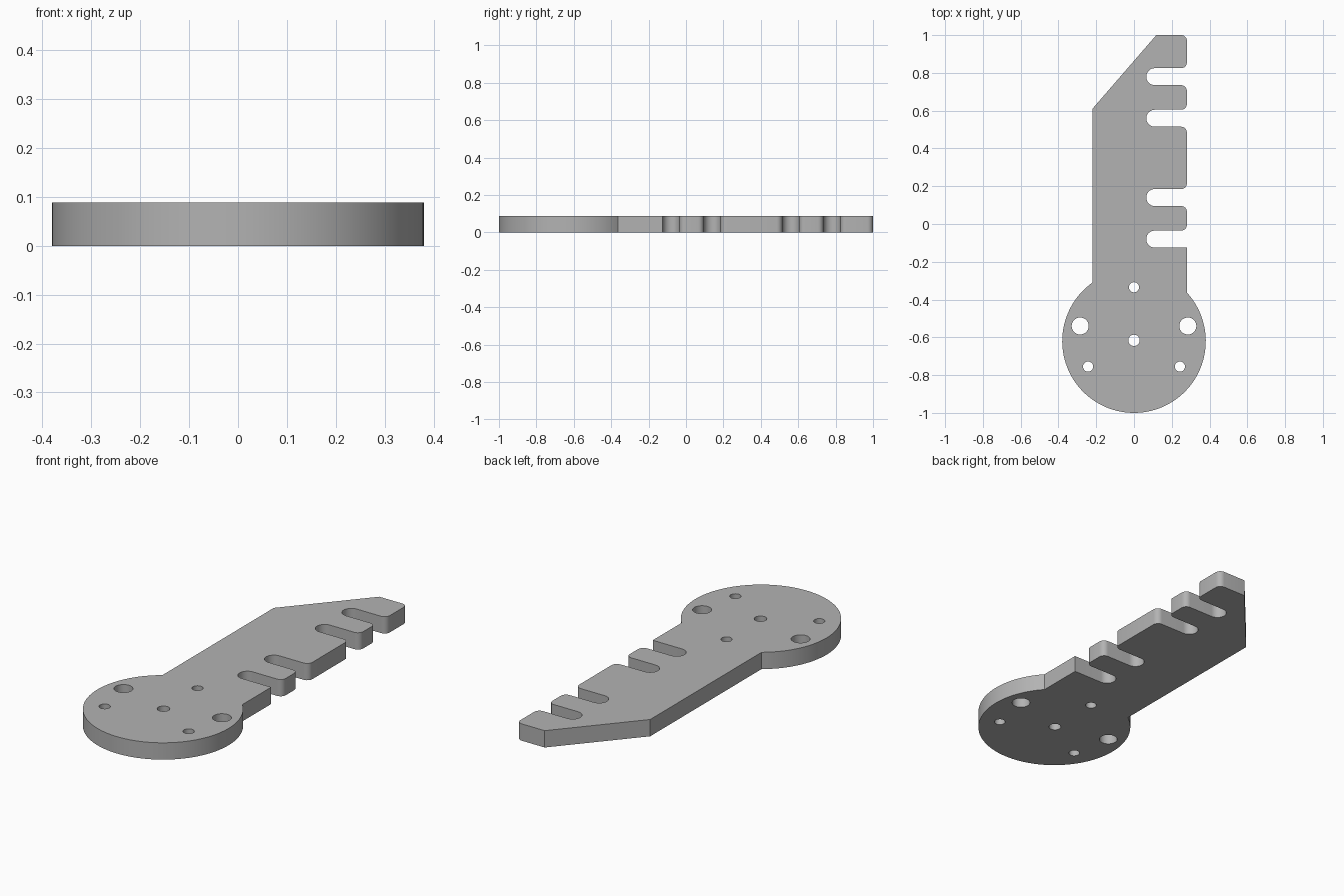
import bpy, bmesh
from math import sin, cos, pi, asin, acos

THICK = 0.088
HEAD_Y, HEAD_R = -0.62, 0.38
LEFT, RIGHT = -0.22, 0.28
SLOT_YS = (-0.08, 0.14, 0.56, 0.78)
SLOT_HALF, SLOT_X, ROUND = 0.045, 0.11, 0.03

cube = bpy.data.objects.get("Cube")
if cube:
    bpy.data.objects.remove(cube, do_unlink=True)


def arc(cx, cy, r, start, end, steps):
    """Points along a circular arc, both ends included."""
    return [(cx + r * cos(start + (end - start) * i / steps),
             cy + r * sin(start + (end - start) * i / steps)) for i in range(steps + 1)]


def circle(cx, cy, r, steps=32):
    return arc(cx, cy, r, 0, 2 * pi, steps)[:-1]


# Outline: round head, then up the notched edge and back down the plain edge
outline = arc(0, HEAD_Y, HEAD_R, -pi - acos(LEFT / HEAD_R) + pi - pi + pi,
              acos(RIGHT / HEAD_R), 80)
for i, y in enumerate(SLOT_YS):
    low, high = y - SLOT_HALF, y + SLOT_HALF
    if i == 0:
        outline.append((RIGHT, low))
    else:
        outline += arc(RIGHT - ROUND, low - ROUND, ROUND, 0, pi / 2, 6)
    outline += arc(SLOT_X, y, SLOT_HALF, -pi / 2, -3 * pi / 2, 16)
    outline += arc(RIGHT - ROUND, high + ROUND, ROUND, -pi / 2, 0, 6)
outline += arc(RIGHT - ROUND, 1 - ROUND, ROUND, 0, pi / 2, 6)
outline += [(0.118, 1.0), (LEFT, 0.61)]

# Start of the head arc is the left neck corner, going round the bottom
neck = 2 * pi - acos(LEFT / HEAD_R)
outline[:81] = arc(0, HEAD_Y, HEAD_R, acos(LEFT / HEAD_R),
                   2 * pi + acos(RIGHT / HEAD_R), 80)

# Drilled holes in the head
holes = [circle(0, -0.335, 0.027), circle(0, -0.616, 0.03)]
for side in (-1, 1):
    holes.append(circle(side * 0.285, -0.54, 0.045))
    holes.append(circle(side * 0.243, -0.755, 0.027))

# Fill the profile around the holes and extrude it to a plate
bm = bmesh.new()
edges = []
for loop in [outline] + holes:
    verts = [bm.verts.new((x, y, 0)) for x, y in loop]
    edges += [bm.edges.new((verts[i - 1], verts[i])) for i in range(len(verts))]
bmesh.ops.triangle_fill(bm, edges=edges, use_beauty=True, use_dissolve=False)
result = bmesh.ops.extrude_face_region(bm, geom=bm.faces[:], use_keep_orig=True)
top = [g for g in result["geom"] if isinstance(g, bmesh.types.BMVert)]
bmesh.ops.translate(bm, verts=top, vec=(0, 0, THICK))
bmesh.ops.recalc_face_normals(bm, faces=bm.faces[:])

mesh = bpy.data.meshes.new("slotted_plate")
bm.to_mesh(mesh)
bm.free()
plate = bpy.data.objects.new("slotted_plate", mesh)
bpy.context.collection.objects.link(plate)

# Plain grey metal
grey = bpy.data.materials.new("mid_grey")
grey.use_nodes = True
colour = (0.45, 0.45, 0.45, 1)
grey.diffuse_color = colour
grey.node_tree.nodes["Principled BSDF"].inputs["Base Color"].default_value = colour
mesh.materials.append(grey)

bpy.context.view_layer.objects.active = plate
plate.select_set(True)
bpy.ops.object.shade_smooth_by_angle(angle=pi / 6)
